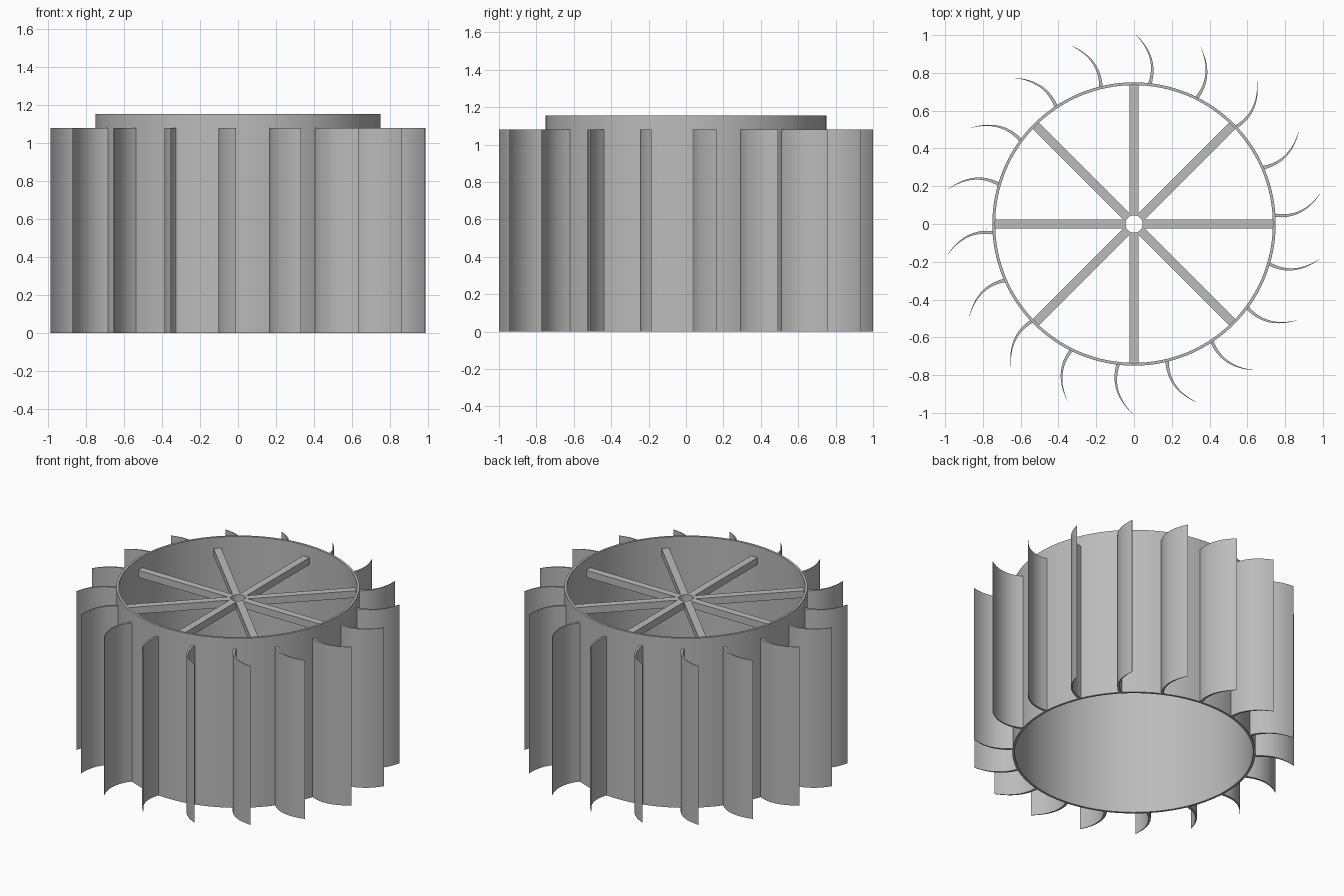
import bpy, bmesh, math
from mathutils import Matrix, Vector
from mathutils.geometry import interpolate_bezier

cube = bpy.data.objects.get("Cube")
if cube:
    bpy.data.objects.remove(cube)

BLADE_COUNT, SPOKE_COUNT = 18, 8
RIM_HEIGHT, BLADE_HEIGHT = 1.155, 1.08
SPOKE_SIZE = 0.048

grey = bpy.data.materials.new("plain_grey")
grey.use_nodes = True
colour = (0.5, 0.5, 0.5, 1)
grey.diffuse_color = colour
grey.node_tree.nodes["Principled BSDF"].inputs["Base Color"].default_value = colour


def finish(bm, name, smooth=True):
    bmesh.ops.recalc_face_normals(bm, faces=bm.faces)
    mesh = bpy.data.meshes.new(name)
    bm.to_mesh(mesh)
    bm.free()
    mesh.materials.append(grey)
    obj = bpy.data.objects.new(name, mesh)
    bpy.context.collection.objects.link(obj)
    if smooth:
        bpy.ops.object.select_all(action="DESELECT")
        obj.select_set(True)
        bpy.context.view_layer.objects.active = obj
        bpy.ops.object.shade_smooth_by_angle(angle=math.radians(30))
    return obj


def ribbon_prism(name, left, right, z0, z1, closed=False):
    """Quad strip between two outlines, extruded upwards."""
    bm = bmesh.new()
    a = [bm.verts.new((p.x, p.y, z0)) for p in left]
    b = [bm.verts.new((p.x, p.y, z0)) for p in right]
    n = len(a)
    for i in range(n if closed else n - 1):
        j = (i + 1) % n
        bm.faces.new((a[i], a[j], b[j], b[i]))
    ext = bmesh.ops.extrude_face_region(bm, geom=bm.faces[:])
    top = [g for g in ext["geom"] if isinstance(g, bmesh.types.BMVert)]
    bmesh.ops.translate(bm, verts=top, vec=(0, 0, z1 - z0))
    return finish(bm, name)


def circle(radius, count):
    return [Vector((radius * math.cos(math.tau * i / count),
                    radius * math.sin(math.tau * i / count))) for i in range(count)]


# Open drum and the small hub ring
ribbon_prism("drum", circle(0.75, 128), circle(0.735, 128), 0, RIM_HEIGHT, True)
ribbon_prism("hub_ring", circle(0.06, 48), circle(0.046, 48),
             BLADE_HEIGHT - SPOKE_SIZE, BLADE_HEIGHT, True)

# Curved blades tapering from root to tip
path = interpolate_bezier(Vector((0.742, 0.047)), Vector((0.85, 0.03)),
                          Vector((0.93, 0.08)), Vector((0.987, 0.163)), 17)
path = [Vector((p[0], p[1])) for p in path]
sides = ([], [])
for i, p in enumerate(path):
    along = (path[min(i + 1, 16)] - path[max(i - 1, 0)]).normalized()
    normal = Vector((-along.y, along.x))
    half = 0.0085 * (1 - i / 16) + 0.0006
    sides[0].append(p + normal * half)
    sides[1].append(p - normal * half)
for k in range(BLADE_COUNT):
    turn = Matrix.Rotation(math.tau * k / BLADE_COUNT, 2)
    ribbon_prism(f"blade_{k + 1}", [turn @ p for p in sides[0]],
                 [turn @ p for p in sides[1]], 0, BLADE_HEIGHT)

# Square spokes between hub and drum
inner, outer = 0.054, 0.74
for k in range(SPOKE_COUNT):
    bm = bmesh.new()
    bmesh.ops.create_cube(bm, size=1)
    bmesh.ops.scale(bm, verts=bm.verts, vec=(outer - inner, SPOKE_SIZE, SPOKE_SIZE))
    bmesh.ops.translate(bm, verts=bm.verts,
                        vec=((inner + outer) / 2, 0, BLADE_HEIGHT - SPOKE_SIZE / 2))
    bmesh.ops.rotate(bm, verts=bm.verts, cent=(0, 0, 0),
                     matrix=Matrix.Rotation(math.tau * k / SPOKE_COUNT, 3, "Z"))
    finish(bm, f"spoke_{k + 1}", smooth=False)
